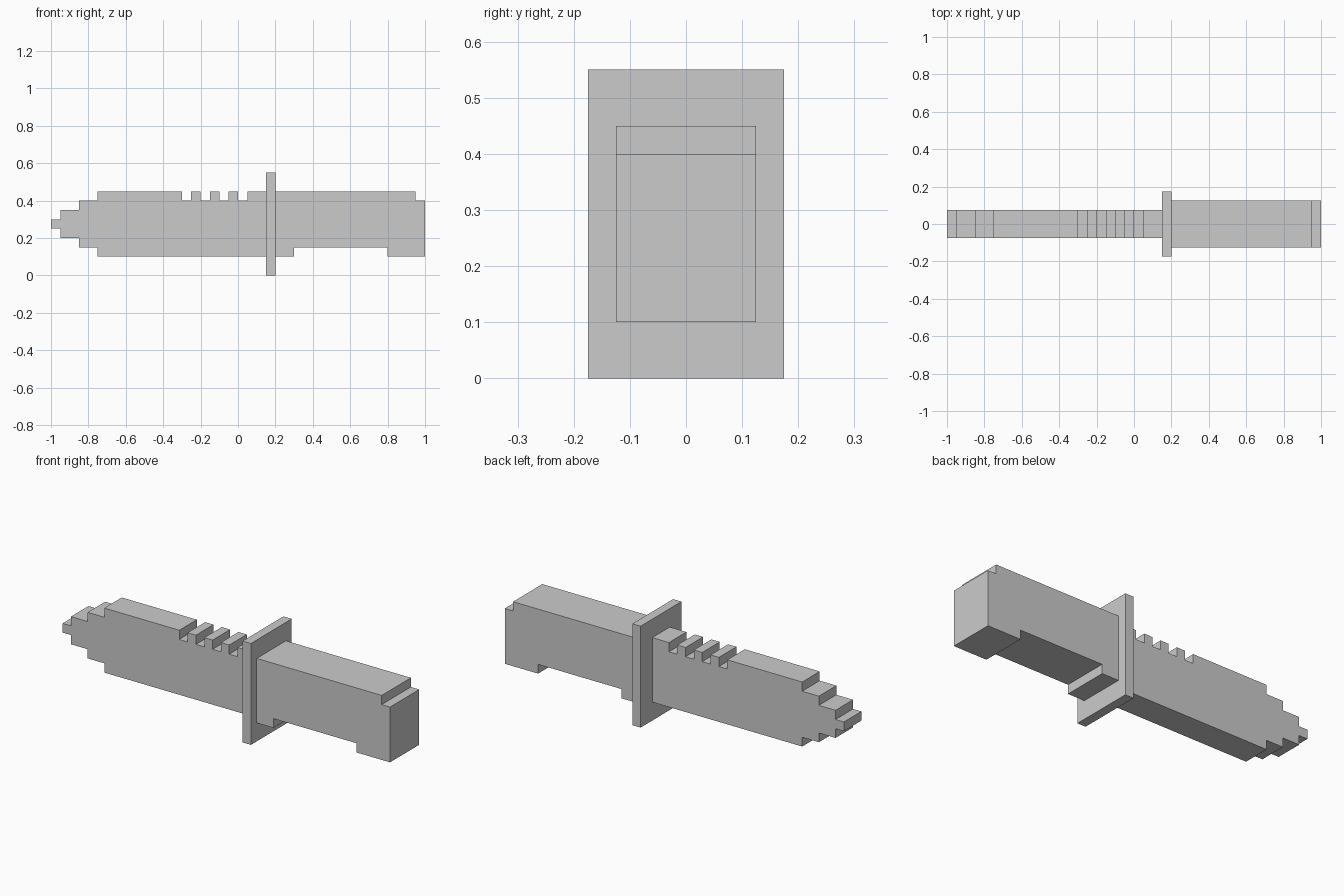
import bpy, bmesh

if "Cube" in bpy.data.objects:
    bpy.data.objects.remove(bpy.data.objects["Cube"])


def extruded(name, profile, half_width):
    """Extrude an x/z side profile symmetrically along y."""
    bm = bmesh.new()
    face = bm.faces.new([bm.verts.new((x, -half_width, z)) for x, z in profile])
    new = bmesh.ops.extrude_face_region(bm, geom=[face])["geom"]
    verts = [v for v in new if isinstance(v, bmesh.types.BMVert)]
    bmesh.ops.translate(bm, verts=verts, vec=(0, 2 * half_width, 0))
    bmesh.ops.recalc_face_normals(bm, faces=bm.faces)
    mesh = bpy.data.meshes.new(name)
    bm.to_mesh(mesh)
    bm.free()
    obj = bpy.data.objects.new(name, mesh)
    bpy.context.collection.objects.link(obj)
    return obj


# Blade: stepped tip, flat lower edge, notched spine
tip_steps = [(-1, -0.95, 0.25, 0.30), (-0.95, -0.85, 0.20, 0.35),
             (-0.85, -0.75, 0.15, 0.40)]
lower, upper = [], []
for x0, x1, z0, z1 in tip_steps:
    lower += [(x0, z0), (x1, z0)]
    upper += [(x0, z1), (x1, z1)]
lower += [(-0.75, 0.10), (0.15, 0.10)]
upper.append((-0.75, 0.45))
for i in range(4):
    x = -0.3 + 0.1 * i
    upper += [(x, 0.45), (x, 0.40), (x + 0.05, 0.40), (x + 0.05, 0.45)]
upper.append((0.15, 0.45))
extruded("blade", lower + upper[::-1], 0.075)

# Cross guard
extruded("guard", [(0.15, 0), (0.20, 0), (0.20, 0.55), (0.15, 0.55)], 0.175)

# Handle: recessed grip underneath and a stepped upper end
extruded("handle", [(0.20, 0.10), (0.30, 0.10), (0.30, 0.15), (0.80, 0.15),
                    (0.80, 0.10), (1.00, 0.10), (1.00, 0.40), (0.95, 0.40),
                    (0.95, 0.45), (0.20, 0.45)], 0.125)
